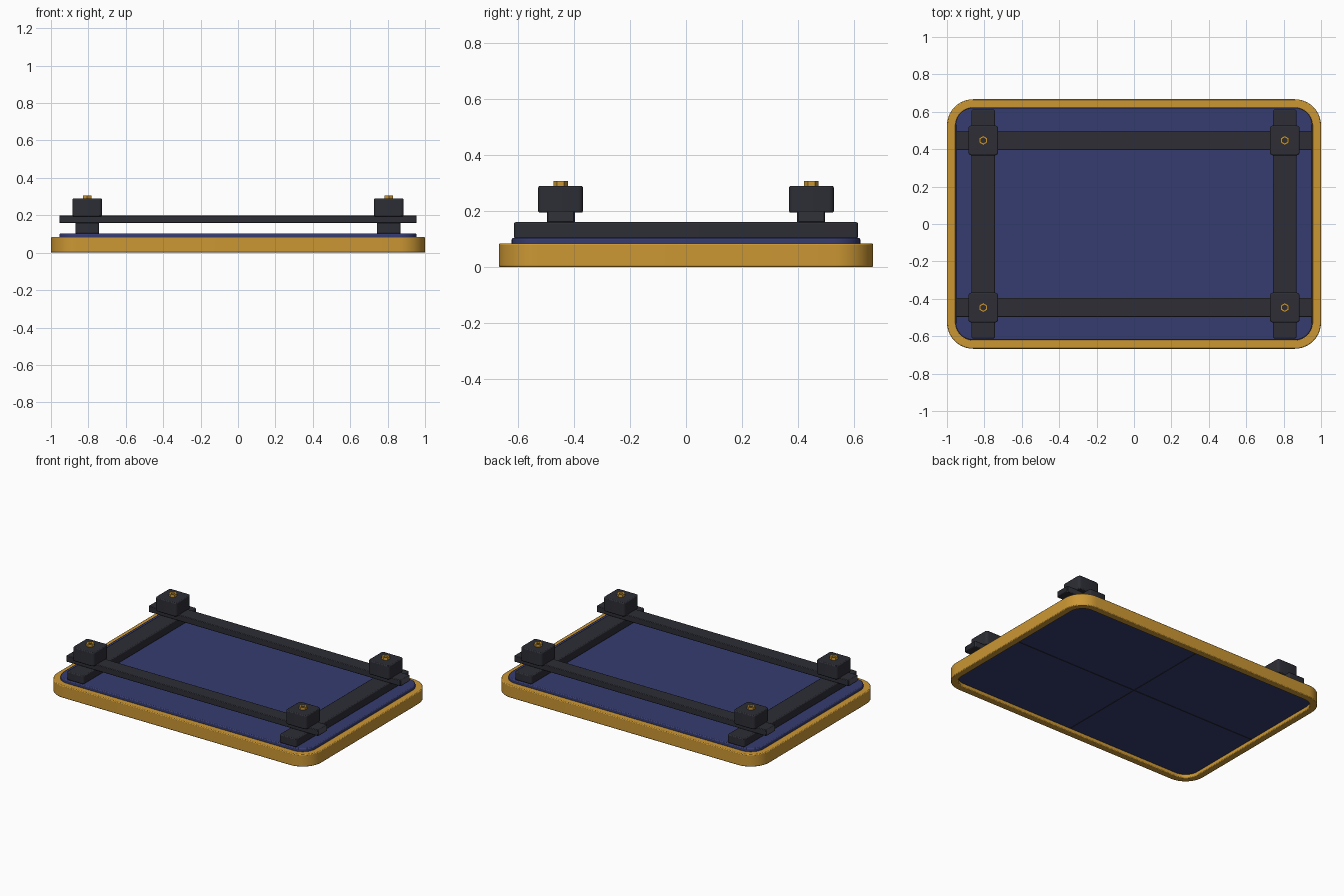
import bpy, bmesh, math

if "Cube" in bpy.data.objects:
    bpy.data.objects.remove(bpy.data.objects["Cube"])


def material(name, rgb):
    m = bpy.data.materials.new(name)
    m.diffuse_color = (*rgb, 1)
    m.use_nodes = True
    m.node_tree.nodes["Principled BSDF"].inputs["Base Color"].default_value = m.diffuse_color
    return m


GOLD = material("amber gold", (0.60, 0.31, 0.034))
BLUE = material("navy blue", (0.037, 0.045, 0.160))
DARK = material("charcoal", (0.026, 0.027, 0.036))


def rounded_loop(hx, hy, r, n=10):
    """Points of a rounded rectangle, counter-clockwise."""
    pts = []
    for k, (sx, sy) in enumerate([(1, 1), (-1, 1), (-1, -1), (1, -1)]):
        for i in range(n + 1):
            a = math.pi / 2 * (k + i / n)
            pts.append((sx * (hx - r) + r * math.cos(a), sy * (hy - r) + r * math.sin(a)))
    return pts


def finish(bm, name, mat, bevel=0.0, smooth=True):
    bmesh.ops.recalc_face_normals(bm, faces=bm.faces[:])
    me = bpy.data.meshes.new(name)
    bm.to_mesh(me)
    bm.free()
    me.materials.append(mat)
    ob = bpy.data.objects.new(name, me)
    bpy.context.collection.objects.link(ob)
    if bevel:
        b = ob.modifiers.new("bevel", "BEVEL")
        b.width, b.segments, b.limit_method = bevel, 2, "ANGLE"
        b.angle_limit = math.radians(40)
    if smooth:
        bpy.ops.object.select_all(action="DESELECT")
        ob.select_set(True)
        bpy.context.view_layer.objects.active = ob
        bpy.ops.object.shade_smooth_by_angle(angle=math.radians(35))
    return ob


def slab(name, mat, cx, cy, hx, hy, z0, z1, r, bevel, n=6):
    bm = bmesh.new()
    rings = [[bm.verts.new((cx + x, cy + y, z)) for x, y in rounded_loop(hx, hy, r, n)]
             for z in (z0, z1)]
    for ring in rings:
        bm.faces.new(ring)
    c = len(rings[0])
    for i in range(c):
        j = (i + 1) % c
        bm.faces.new((rings[0][i], rings[0][j], rings[1][j], rings[1][i]))
    return finish(bm, name, mat, bevel)


# Outer frame: a rectangular section carried around a rounded rectangle
bm = bmesh.new()
section = [(1.0, 0.667, 0.14, 0.0), (1.0, 0.667, 0.14, 0.084),
           (0.953, 0.62, 0.093, 0.084), (0.953, 0.62, 0.093, 0.0)]
rings = [[bm.verts.new((x, y, z)) for x, y in rounded_loop(hx, hy, r)]
         for hx, hy, r, z in section]
count = len(rings[0])
for k in range(4):
    a, b = rings[k], rings[(k + 1) % 4]
    for i in range(count):
        j = (i + 1) % count
        bm.faces.new((a[i], a[j], b[j], b[i]))
finish(bm, "outer_frame", GOLD, 0.005)

# Panel held in the frame, recessed below and proud above
slab("panel", BLUE, 0, 0, 0.954, 0.621, 0.022, 0.104, 0.094, 0.006, 10)

# Thin seams crossing the underside
slab("seam_long", DARK, 0, 0, 0.95, 0.003, 0.020, 0.024, 0.001, 0, 1)
slab("seam_short", DARK, 0, 0, 0.003, 0.615, 0.020, 0.024, 0.001, 0, 1)

# Lower rails run front to back, upper rails run side to side
for s, side in ((-1, "left"), (1, "right")):
    slab("lower_rail_" + side, DARK, s * 0.806, 0, 0.064, 0.613, 0.102, 0.16, 0.012, 0.006, 3)
for s, side in ((-1, "front"), (1, "back")):
    slab("upper_rail_" + side, DARK, 0, s * 0.446, 0.955, 0.05, 0.158, 0.2, 0.005, 0.005, 2)


def bolt(name, x, y):
    bm = bmesh.new()
    bmesh.ops.create_cone(bm, cap_ends=True, segments=6, radius1=0.026, radius2=0.026, depth=0.024)
    bmesh.ops.translate(bm, verts=bm.verts[:], vec=(x, y, 0.295))
    # Hexagonal socket sunk into the head
    top = max(bm.faces, key=lambda f: f.calc_center_median().z)
    bmesh.ops.inset_region(bm, faces=[top], thickness=0.012)
    bmesh.ops.inset_region(bm, faces=[top], thickness=0.0005)
    bmesh.ops.translate(bm, verts=list(top.verts), vec=(0, 0, -0.01))
    top.material_index = 1
    ob = finish(bm, name, GOLD, smooth=False)
    ob.data.materials.append(DARK)


# Clamp blocks with bolts where the rails cross
for sx, a in ((-1, "left"), (1, "right")):
    for sy, b in ((-1, "front"), (1, "back")):
        x, y = sx * 0.806, sy * 0.447
        slab(f"clamp_{b}_{a}", DARK, x, y, 0.08, 0.08, 0.194, 0.289, 0.018, 0.006, 4)
        bolt(f"bolt_{b}_{a}", x, y)
